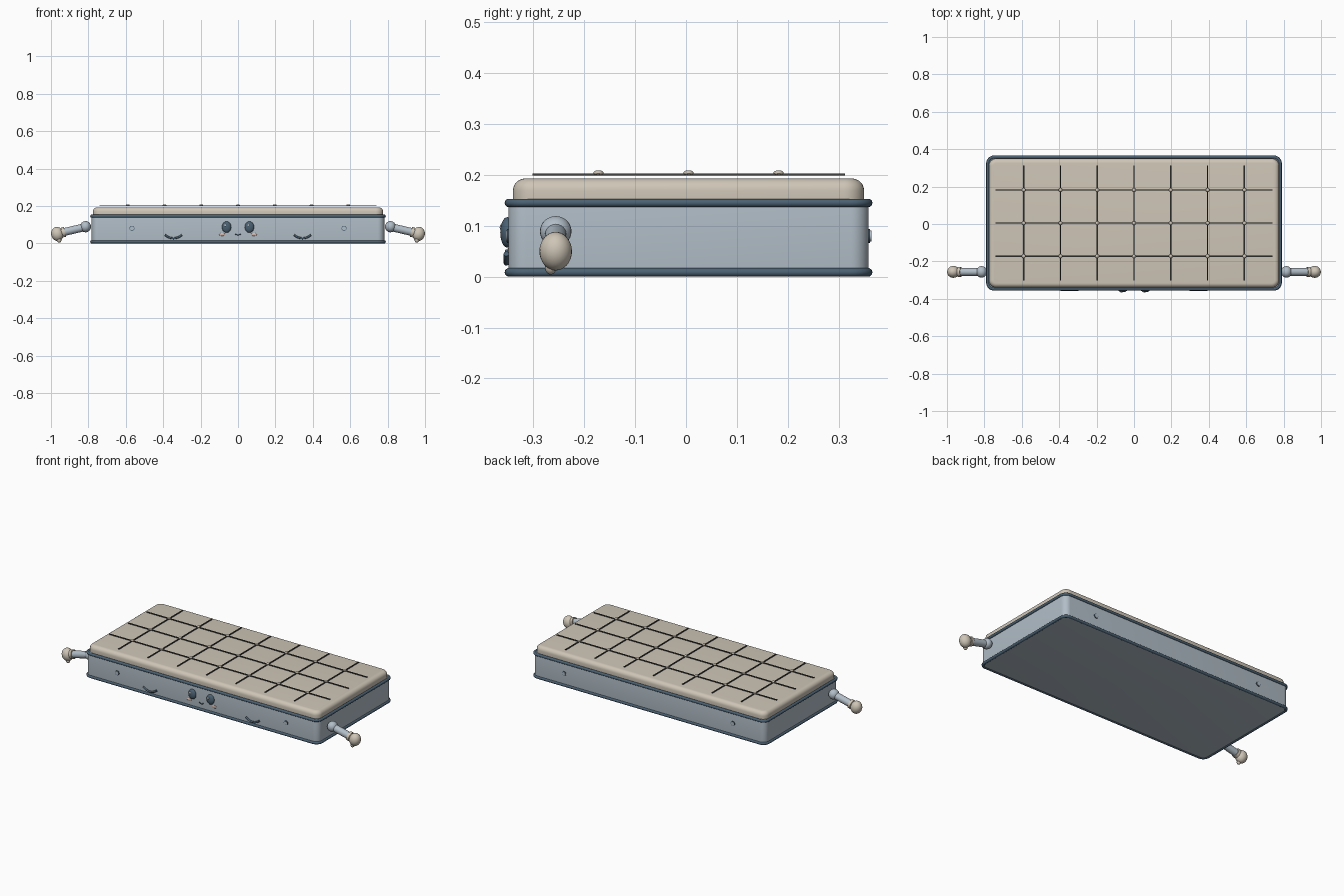
import bpy, bmesh, math
from mathutils import Vector

cube = bpy.data.objects.get("Cube")
if cube:
    bpy.data.objects.remove(cube, do_unlink=True)

YC = 0.005  # depth centre of the body


def material(name, rgb):
    m = bpy.data.materials.new(name)
    m.use_nodes = True
    colour = (*rgb, 1)
    m.diffuse_color = colour
    m.node_tree.nodes["Principled BSDF"].inputs["Base Color"].default_value = colour
    return m


BLUE = material("pale blue fabric", (0.44, 0.51, 0.57))
CREAM = material("cream fabric", (0.62, 0.56, 0.47))
NAVY = material("slate blue piping", (0.07, 0.12, 0.17))
THREAD = material("dark stitching", (0.06, 0.06, 0.06))
WHITE = material("eye highlight", (0.85, 0.88, 0.9))
PINK = material("blush", (0.68, 0.50, 0.43))


def finish(obj, name, mat, angle=40):
    obj.name = name
    obj.data.materials.clear()
    obj.data.materials.append(mat)
    bpy.ops.object.select_all(action="DESELECT")
    obj.select_set(True)
    bpy.context.view_layer.objects.active = obj
    bpy.ops.object.shade_smooth_by_angle(angle=math.radians(angle))
    return obj


def outline(hx, hy, r, steps=8):
    """Rounded rectangle, counter-clockwise."""
    pts = []
    for k, (sx, sy) in enumerate([(1, 1), (-1, 1), (-1, -1), (1, -1)]):
        for i in range(steps + 1):
            a = math.pi / 2 * (k + i / steps)
            pts.append((sx * (hx - r) + r * math.cos(a), YC + sy * (hy - r) + r * math.sin(a)))
    return pts


def slab(name, mat, hx, hy, corner, z0, z1, low, high):
    """Rounded slab with rolled lower and upper edges."""
    arc = [math.pi / 2 * i / 6 for i in range(7)]
    profile = [(low * (1 - math.sin(a)), z0 + low * (1 - math.cos(a))) for a in arc]
    profile += [(high * (1 - math.cos(a)), z1 - high * (1 - math.sin(a))) for a in arc]
    bm = bmesh.new()
    rings = [[bm.verts.new((x, y, z)) for x, y in outline(hx - d, hy - d, corner - d)]
             for d, z in profile]
    n = len(rings[0])
    for a, b in zip(rings, rings[1:]):
        for i in range(n):
            j = (i + 1) % n
            bm.faces.new((a[i], a[j], b[j], b[i]))
    bm.faces.new(rings[0][::-1])
    bm.faces.new(rings[-1])
    mesh = bpy.data.meshes.new(name)
    bm.to_mesh(mesh)
    bm.free()
    obj = bpy.data.objects.new(name, mesh)
    bpy.context.collection.objects.link(obj)
    return finish(obj, name, mat)


def tube(name, mat, points, radius, closed=False):
    curve = bpy.data.curves.new(name, "CURVE")
    curve.dimensions = "3D"
    curve.bevel_depth = radius
    curve.bevel_resolution = 3
    curve.use_fill_caps = True
    spline = curve.splines.new("POLY")
    spline.points.add(len(points) - 1)
    for p, co in zip(spline.points, points):
        p.co = (*co, 1)
    spline.use_cyclic_u = closed
    curve.materials.append(mat)
    obj = bpy.data.objects.new(name, curve)
    bpy.context.collection.objects.link(obj)
    return obj


def ball(name, mat, loc, scale, tilt=0):
    bpy.ops.mesh.primitive_uv_sphere_add(segments=24, ring_count=16, location=loc, rotation=(0, tilt, 0))
    bpy.context.object.scale = scale
    return finish(bpy.context.object, name, mat)


def rod(name, mat, a, b, radius):
    a, b = Vector(a), Vector(b)
    bpy.ops.mesh.primitive_cylinder_add(vertices=24, radius=radius, depth=(b - a).length, location=(a + b) / 2)
    bpy.context.object.rotation_euler = (b - a).to_track_quat("Z", "Y").to_euler()
    return finish(bpy.context.object, name, mat)


def strip(name, loc, size):
    bpy.ops.mesh.primitive_cube_add(size=1, location=loc)
    bpy.context.object.scale = size
    return finish(bpy.context.object, name, THREAD)


# Mattress body, cushion top and piping
slab("mattress_base", BLUE, 0.782, 0.354, 0.035, 0.004, 0.15, 0.006, 0.012)
slab("cushion_top", CREAM, 0.776, 0.345, 0.04, 0.14, 0.193, 0.006, 0.024)
for label, z in (("lower_piping", 0.0085), ("upper_piping", 0.145)):
    tube(label, NAVY, [(x, y, z) for x, y in outline(0.782, 0.353, 0.035)], 0.0085, True)

# Quilting grid with a tuft at each crossing
columns = [0.1967 * i for i in range(-3, 4)]
rows = [YC + 0.177 * i for i in (-1, 0, 1)]
for x in columns:
    strip("quilt_line_across", (x, YC, 0.201), (0.007, 0.614, 0.004))
for y in rows:
    strip("quilt_line_along", (0, y, 0.201), (1.48, 0.007, 0.004))
    for x in columns:
        ball("tuft_button", CREAM, (x, y, 0.204), (0.01, 0.01, 0.005))

# Face on the front panel
front = YC - 0.354


def smile(name, cx, z, half, drop, radius):
    pts = []
    for i in range(13):
        t = i / 6 - 1
        pts.append((cx + half * t, front - 0.004, z - drop * (1 - t * t)))
    tube(name, NAVY, pts, radius)


smile("mouth", 0, 0.051, 0.014, 0.006, 0.003)
for s, side in ((1, "left"), (-1, "right")):
    ball(side + "_eye", NAVY, (s * 0.061, front - 0.002, 0.087), (0.025, 0.014, 0.03))
    ball(side + "_eye_glint", WHITE, (s * 0.061 - 0.007, front - 0.014, 0.097), (0.005, 0.003, 0.006))
    ball(side + "_cheek", PINK, (s * 0.085, front, 0.048), (0.016, 0.003, 0.008))
    smile(side + "_handle", s * 0.345, 0.045, 0.045, 0.018, 0.0055)

    # Vent studs on front and back
    for label, y, d in (("front", front, -1), ("back", YC + 0.354, 1)):
        rod(f"{side}_{label}_vent", NAVY, (s * 0.567, y - d * 0.01, 0.08), (s * 0.567, y + d * 0.003, 0.08), 0.0135)
        rod(f"{side}_{label}_vent_cap", BLUE, (s * 0.567, y - d * 0.01, 0.08), (s * 0.567, y + d * 0.005, 0.08), 0.0105)

    # Arms and mitten hands
    ya = -0.256
    ball(side + "_shoulder", BLUE, (s * 0.815, ya, 0.089), (0.029, 0.031, 0.03))
    rod(side + "_arm", BLUE, (s * 0.8, ya, 0.091), (s * 0.945, ya, 0.057), 0.021)
    rod(side + "_cuff", CREAM, (s * 0.925, ya, 0.062), (s * 0.94, ya, 0.058), 0.027)
    ball(side + "_hand", CREAM, (s * 0.966, ya, 0.05), (0.033, 0.032, 0.038), s * 0.25)
    ball(side + "_thumb", CREAM, (s * 0.957, ya - 0.01, 0.018), (0.012, 0.011, 0.014), s * 0.4)
